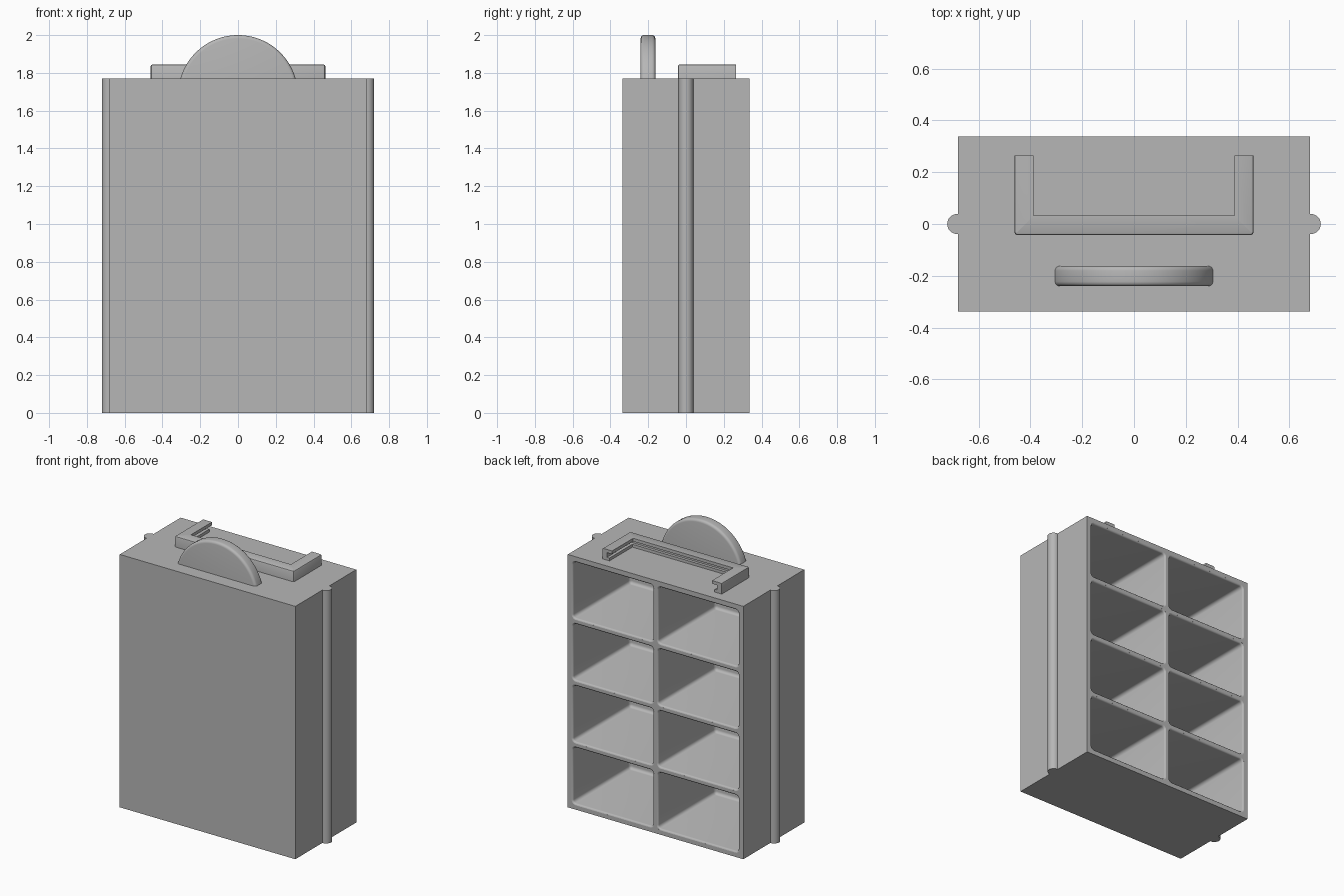
import bpy, bmesh
from math import sin, cos, pi, acos, radians

cube = bpy.data.objects.get("Cube")
if cube:
    bpy.data.objects.remove(cube, do_unlink=True)

grey = bpy.data.materials.new("plain grey")
grey.use_nodes = True
grey.diffuse_color = (0.47, 0.47, 0.47, 1)
grey.node_tree.nodes["Principled BSDF"].inputs["Base Color"].default_value = (0.47, 0.47, 0.47, 1)

W, D, H = 0.68, 0.337, 1.77      # half width, half depth, height
WALL = 0.04


def loft(bm, rings):
    """Skin a row of closed rings and cap both ends."""
    loops = [[bm.verts.new(p) for p in ring] for ring in rings]
    n = len(loops[0])
    for a, b in zip(loops, loops[1:]):
        for i in range(n):
            j = (i + 1) % n
            bm.faces.new((a[i], a[j], b[j], b[i]))
    bm.faces.new(loops[0][::-1])
    bm.faces.new(loops[-1])


def finish(name, bm):
    bmesh.ops.recalc_face_normals(bm, faces=bm.faces[:])
    mesh = bpy.data.meshes.new(name)
    bm.to_mesh(mesh)
    bm.free()
    mesh.materials.append(grey)
    ob = bpy.data.objects.new(name, mesh)
    bpy.context.collection.objects.link(ob)
    return ob


def smooth(ob):
    bpy.ops.object.select_all(action='DESELECT')
    ob.select_set(True)
    bpy.context.view_layer.objects.active = ob
    bpy.ops.object.shade_smooth_by_angle(angle=radians(35))


def rounded_rect(cx, cz, hw, hh, r, y, steps=5):
    pts = []
    for k, (sx, sz) in enumerate([(1, 1), (-1, 1), (-1, -1), (1, -1)]):
        for s in range(steps + 1):
            a = (k + s / steps) * pi / 2
            pts.append((cx + sx * (hw - r) + r * cos(a), y, cz + sz * (hh - r) + r * sin(a)))
    return pts


# Case: solid block with eight compartments cut from the back
bm = bmesh.new()
loft(bm, [[(-W, -D, z), (W, -D, z), (W, D, z), (-W, D, z)] for z in (0, H)])
case = finish("case", bm)

bm = bmesh.new()
cell_w, cell_h = (2 * W - WALL) / 2, (H - WALL) / 4
R = 0.02
for col in (-0.5, 0.5):
    for row in range(4):
        cx, cz = col * cell_w, WALL / 2 + (row + 0.5) * cell_h
        hw, hh = (cell_w - WALL) / 2, (cell_h - WALL) / 2
        # (depth position, growth): rounded inner end, then a softened mouth
        sections = [(-D + WALL + R * (1 - cos(a)), -R * (1 - sin(a)))
                    for a in (0, pi / 8, pi / 4, 3 * pi / 8, pi / 2)]
        m = 0.012
        sections += [(D - m + m * sin(a), m * (1 - cos(a))) for a in (0, pi / 6, pi / 3, 1.45)]
        sections.append((D + 0.02, m))
        loft(bm, [rounded_rect(cx, cz, hw + g, hh + g, 0.022 + g, y) for y, g in sections])
cutter = finish("compartment_cutter", bm)
cutter.hide_render = True

mod = case.modifiers.new("compartments", 'BOOLEAN')
mod.operation, mod.solver, mod.object = 'DIFFERENCE', 'EXACT', cutter
bpy.ops.object.select_all(action='DESELECT')
case.select_set(True)
bpy.context.view_layer.objects.active = case
bpy.ops.object.modifier_apply(modifier=mod.name)
bpy.data.objects.remove(cutter, do_unlink=True)
smooth(case)

# Half-round rails down both sides
for side, name in ((-1, "right_rail"), (1, "left_rail")):
    bm = bmesh.new()
    arc = [(0.682 + 0.039 * cos(a), 0.039 * sin(a))
           for a in [-pi / 2 + pi * i / 16 for i in range(17)]]
    outline = [(W - 0.01, -0.039)] + arc + [(W - 0.01, 0.039)]
    loft(bm, [[(side * x, y, z) for x, y in outline] for z in (0, H)])
    smooth(finish(name, bm))

# Upright finger disc on the top, sunk slightly into the case
bm = bmesh.new()
CZ, RAD, BASE, soft = 1.683, 0.317, H - 0.02, 0.018
y0, y1 = -0.24, -0.162
angles = (0, pi / 8, pi / 4, 3 * pi / 8, pi / 2)
sections = [(y0 + soft * (1 - cos(a)), soft * (1 - sin(a))) for a in angles]
sections += [(y1 - soft * (1 - cos(a)), soft * (1 - sin(a))) for a in reversed(angles)]
rings = []
for y, inset in sections:
    r = RAD - inset
    half = acos((BASE - CZ) / r)
    rings.append([(r * sin(t), y, CZ + r * cos(t))
                  for t in [-half + 2 * half * i / 48 for i in range(49)]])
loft(bm, rings)
smooth(finish("finger_disc", bm))

# U-shaped slide bracket: a grooved profile swept along three sides
# profile points are (distance in from the outer face, height)
TOP = 1.845
profile = [(0, H - 0.01), (0, TOP - 0.01), (0.003, TOP - 0.003), (0.01, TOP),
           (0.075, TOP), (0.075, TOP - 0.022), (0.035, TOP - 0.022),
           (0.035, H + 0.02), (0.055, H + 0.02), (0.055, H - 0.01)]
OX, FY, BY = 0.462, -0.043, 0.265


def corner(d, s):
    c = max(0.012 - d, 0.001)
    pts = [(OX - d, BY), (OX - d, FY + d + c), (OX - d - c * 0.3, FY + d + c * 0.3),
           (OX - d - c, FY + d)]
    return [(s * x, y) for x, y in pts]


bm = bmesh.new()
paths = [(z, corner(d, -1) + corner(d, 1)[::-1]) for d, z in profile]
loft(bm, [[(*path[i], z) for z, path in paths] for i in range(8)])
smooth(finish("slide_bracket", bm))
